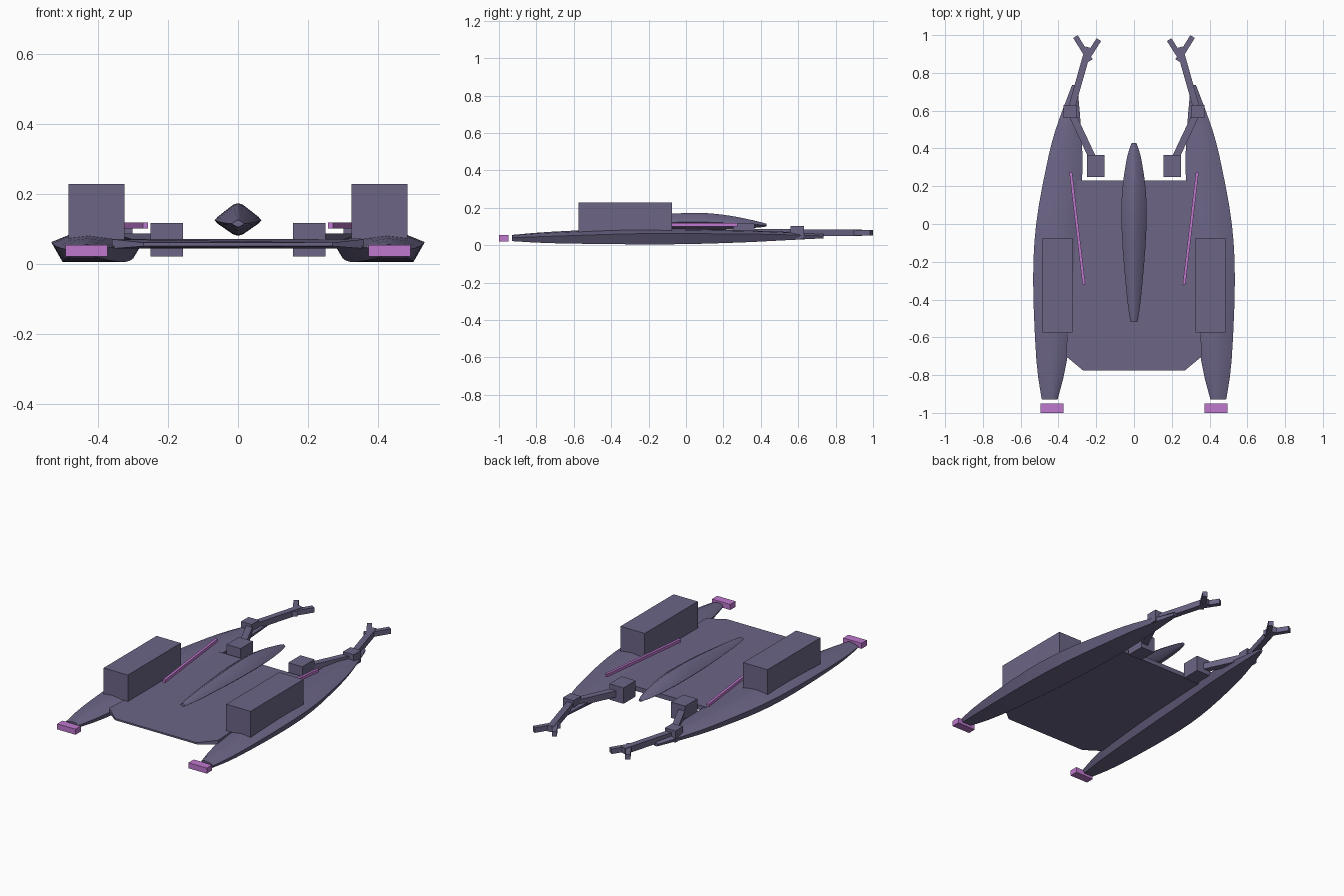
import bpy, bmesh, math
from mathutils import Vector

cube = bpy.data.objects.get("Cube")
if cube:
    bpy.data.objects.remove(cube, do_unlink=True)


def material(name, rgb):
    m = bpy.data.materials.new(name)
    m.use_nodes = True
    m.diffuse_color = (*rgb, 1)
    m.node_tree.nodes["Principled BSDF"].inputs["Base Color"].default_value = (*rgb, 1)
    return m


HULL = material("dusky purple", (0.15, 0.13, 0.24))
GLOW = material("bright violet", (0.52, 0.19, 0.62))


def finish(bm, name, mat, smooth=False):
    bmesh.ops.recalc_face_normals(bm, faces=bm.faces)
    mesh = bpy.data.meshes.new(name)
    bm.to_mesh(mesh)
    bm.free()
    mesh.materials.append(mat)
    ob = bpy.data.objects.new(name, mesh)
    bpy.context.collection.objects.link(ob)
    if smooth:
        bpy.ops.object.select_all(action='DESELECT')
        ob.select_set(True)
        bpy.context.view_layer.objects.active = ob
        bpy.ops.object.shade_smooth_by_angle(angle=math.radians(30))
    return ob


def box(name, low, high, mat, side=1):
    bm = bmesh.new()
    bmesh.ops.create_cube(bm, size=1)
    for v in bm.verts:
        v.co = [a + (c + 0.5) * (b - a) for a, b, c in zip(low, high, v.co)]
        v.co.x *= side
    return finish(bm, name, mat)


def bar(name, start, end, width, height, mat, side=1):
    """Rectangular beam between two points."""
    a, b = Vector(start), Vector(end)
    d = (b - a).normalized()
    across = d.cross(Vector((0, 0, 1))).normalized()
    up = across.cross(d)
    bm = bmesh.new()
    bmesh.ops.create_cube(bm, size=1)
    for v in bm.verts:
        c = v.co.copy()
        v.co = a.lerp(b, c.y + 0.5) + across * c.x * width + up * c.z * height
        v.co.x *= side
    return finish(bm, name, mat)


def refine(rows, steps=3):
    """Smooth curve through the given stations."""
    out = []
    for i in range(len(rows) - 1):
        p = [rows[max(i - 1, 0)], rows[i], rows[i + 1], rows[min(i + 2, len(rows) - 1)]]
        for k in range(steps):
            t = k / steps
            out.append([b + t / 2 * (c - a + t * (2*a - 5*b + 4*c - d + t * (3*(b - c) + d - a)))
                        for a, b, c, d in zip(*p)])
    return out + [rows[-1]]


def loft(name, rings, mat):
    bm = bmesh.new()
    loops = [[bm.verts.new(p) for p in ring] for ring in rings]
    n = len(loops[0])
    for a, b in zip(loops, loops[1:]):
        for i in range(n):
            j = (i + 1) % n
            bm.faces.new((a[i], a[j], b[j], b[i]))
    bm.faces.new(loops[0])
    bm.faces.new(loops[-1])
    return finish(bm, name, mat, True)


# Deck slab with clipped front corners and a thin front edge
outline = [(-0.31, 0.23), (0.31, 0.23), (0.36, -0.7), (0.27, -0.775),
           (-0.27, -0.775), (-0.36, -0.7)]
bm = bmesh.new()
lower = [bm.verts.new((x, y, 0.05 if y < -0.75 else 0.043)) for x, y in outline]
upper = [bm.verts.new((x, y, 0.06 if y < -0.75 else 0.07)) for x, y in outline]
bm.faces.new(lower)
bm.faces.new(upper)
for i in range(6):
    j = (i + 1) % 6
    bm.faces.new((lower[i], lower[j], upper[j], upper[i]))
finish(bm, "deck", HULL, True)

# Central spindle with a soft diamond section: y, half width, bottom, top
spindle = [(-0.52, 0.018, 0.105, 0.125), (-0.4, 0.036, 0.095, 0.14),
           (-0.13, 0.06, 0.083, 0.165), (0.07, 0.067, 0.08, 0.173),
           (0.22, 0.058, 0.083, 0.16), (0.36, 0.035, 0.092, 0.133),
           (0.43, 0.012, 0.1, 0.115)]
rings = []
for y, w, lo, hi in refine(spindle):
    mid = lo * 0.53 + hi * 0.47
    ring = []
    for sx, sz in ((1, 0), (0.88, 0.2), (0.2, 0.92), (0, 1), (-0.2, 0.92), (-0.88, 0.2),
                   (-1, 0), (-0.88, -0.2), (-0.2, -0.92), (0, -1), (0.2, -0.92), (0.88, -0.2)):
        ring.append((sx * w, y, mid + sz * ((hi - mid) if sz > 0 else (mid - lo))))
    rings.append(ring)
loft("central_spindle", rings, HULL)

# Pontoon stations: y, inner x, ridge x, outer x, top, edge, bottom
pontoon = [(-0.93, 0.405, 0.43, 0.488, 0.055, 0.04, 0.022),
           (-0.72, 0.355, 0.43, 0.517, 0.072, 0.048, 0.011),
           (-0.3, 0.305, 0.42, 0.534, 0.09, 0.061, 0.005),
           (0.0, 0.285, 0.405, 0.518, 0.088, 0.062, 0.006),
           (0.3, 0.273, 0.375, 0.465, 0.08, 0.06, 0.015),
           (0.5, 0.28, 0.35, 0.415, 0.073, 0.057, 0.025),
           (0.735, 0.3, 0.315, 0.328, 0.06, 0.05, 0.037)]

for side, label in ((1, "left"), (-1, "right")):
    rings = []
    for y, xi, xr, xo, top, edge, bot in refine(pontoon):
        shoulder = edge + (top - edge) * 0.75
        inset = (xo - xi) * 0.14
        section = ((xi, edge), (xi + (xr - xi) * 0.45, shoulder), (xr, top),
                   (xo - (xo - xr) * 0.45, shoulder), (xo, edge),
                   (xo - inset, bot), (xi + inset, bot))
        rings.append([(side * x, y, z) for x, z in section])
    loft(label + "_pontoon", rings, HULL)

    # Cargo block, thruster and glowing rail
    box(label + "_block", (0.325, -0.575, 0.07), (0.485, -0.075, 0.228), HULL, side)
    box(label + "_thruster", (0.373, -1.0, 0.021), (0.494, -0.95, 0.054), GLOW, side)
    bar(label + "_rail", (0.265, -0.32, 0.109), (0.335, 0.275, 0.109), 0.015, 0.018, GLOW, side)

    # Jointed arm with a forked tip
    box(label + "_arm_base", (0.157, 0.25, 0.021), (0.25, 0.365, 0.116), HULL, side)
    bar(label + "_lower_arm", (0.21, 0.33, 0.067), (0.335, 0.595, 0.067), 0.038, 0.038, HULL, side)
    box(label + "_arm_joint", (0.302, 0.56, 0.032), (0.372, 0.63, 0.102), HULL, side)
    bar(label + "_upper_arm", (0.335, 0.6, 0.067), (0.24, 0.935, 0.067), 0.035, 0.036, HULL, side)
    bar(label + "_outer_prong", (0.231, 0.865, 0.067), (0.31, 0.992, 0.067), 0.028, 0.03, HULL, side)
    bar(label + "_inner_prong", (0.255, 0.868, 0.067), (0.186, 0.976, 0.067), 0.028, 0.03, HULL, side)
